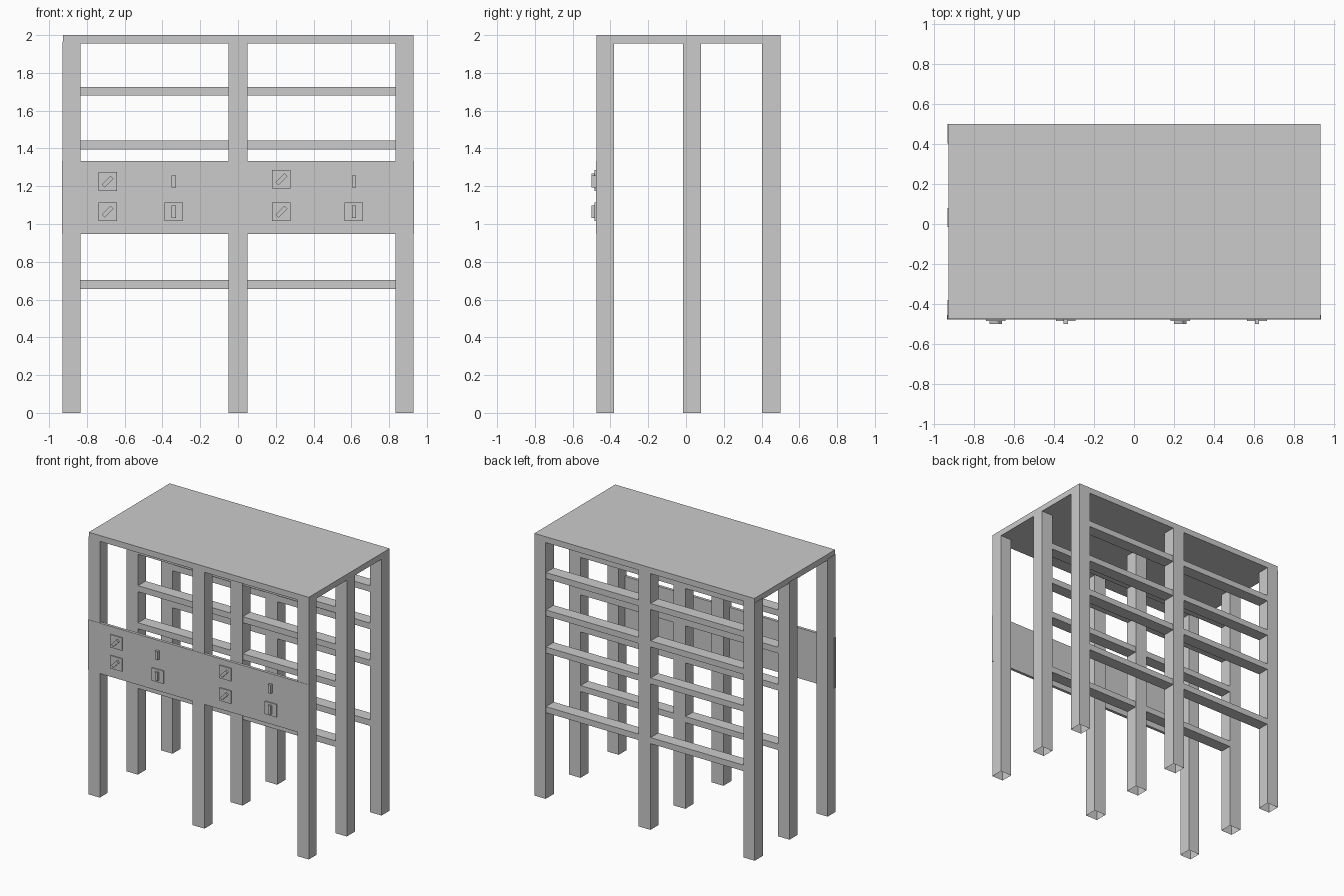
import bpy, bmesh
from mathutils import Matrix
from math import radians

if "Cube" in bpy.data.objects:
    bpy.data.objects.remove(bpy.data.objects["Cube"])


def box(name, x, y, z, open_bottom=False, roll=0):
    """Box from (min, max) ranges, optionally bottomless or rolled about the y axis."""
    bm = bmesh.new()
    size = [r[1] - r[0] for r in (x, y, z)]
    bmesh.ops.create_cube(bm, size=1, matrix=Matrix.Diagonal((*size, 1)))
    if open_bottom:
        bm.normal_update()
        low = [f for f in bm.faces if f.normal.z < -0.9]
        bmesh.ops.delete(bm, geom=low, context='FACES')
    mesh = bpy.data.meshes.new(name)
    bm.to_mesh(mesh)
    bm.free()
    ob = bpy.data.objects.new(name, mesh)
    ob.location = [(r[0] + r[1]) / 2 for r in (x, y, z)]
    ob.rotation_euler.y = radians(roll)
    bpy.context.collection.objects.link(ob)
    return ob


columns = [(-0.93, -0.834), (-0.05, 0.05), (0.834, 0.93)]
rows = {"front": (-0.475, -0.38), "middle": (-0.016, 0.08), "back": (0.402, 0.5)}

# Table top
box("top_slab", (-0.927, 0.93), (-0.475, 0.5), (1.955, 2.0))

# Nine legs, hollow and open underneath
for row, y in rows.items():
    for x in columns:
        box(row + "_leg", x, y, (0, 1.965), open_bottom=True)

# Cross rails between the legs of the middle and back rows
for row in ("middle", "back"):
    y0, y1 = rows[row]
    for left, right in zip(columns, columns[1:]):
        for z in (0.68, 1.135, 1.418, 1.703):
            box(row + "_rail", (left[1] - 0.005, right[0] + 0.005),
                (y0 + 0.002, y1 - 0.002), (z - 0.023, z + 0.023))

# Control panel across the front legs
box("control_panel", (-0.933, 0.933), (-0.477, -0.455), (0.948, 1.333))

# Switches: x, z, handle roll, has back plate
switches = [
    (-0.69, 1.225, 45, True), (-0.69, 1.065, 45, True),
    (0.23, 1.237, 45, True), (0.23, 1.065, 45, True),
    (-0.34, 1.225, 0, False), (-0.34, 1.065, 0, True),
    (0.614, 1.225, 0, False), (0.614, 1.065, 0, True),
]
for x, z, roll, plate in switches:
    if plate:
        box("switch_plate", (x - 0.049, x + 0.049), (-0.485, -0.47), (z - 0.049, z + 0.049))
    box("switch_handle", (x - 0.011, x + 0.011), (-0.5, -0.47),
        (z - 0.033, z + 0.033), roll=roll)
